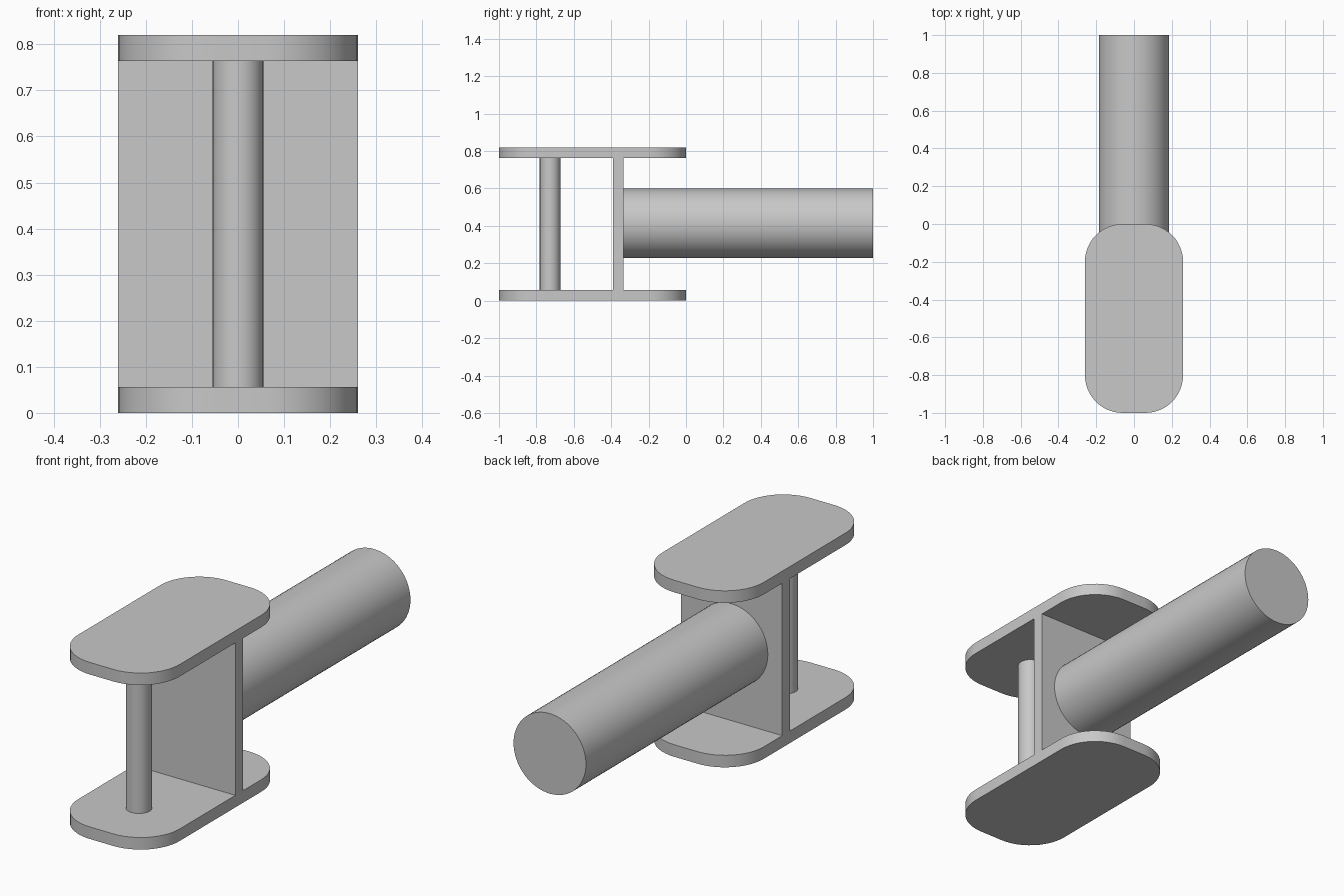
import bpy
import bmesh
from math import pi, cos, sin, radians
from mathutils import Matrix

cube = bpy.data.objects.get("Cube")
if cube:
    bpy.data.objects.remove(cube, do_unlink=True)

GREY = (0.58, 0.58, 0.58, 1)
metal = bpy.data.materials.new("grey metal")
metal.use_nodes = True
metal.diffuse_color = GREY
metal.node_tree.nodes["Principled BSDF"].inputs["Base Color"].default_value = GREY

HEIGHT, THICK = 0.82, 0.056
HALF_WIDTH = 0.26
MID_Z = HEIGHT / 2


def finish(name, bm, smooth=True):
    """Turn a bmesh into a named, shaded object."""
    bmesh.ops.recalc_face_normals(bm, faces=bm.faces)
    mesh = bpy.data.meshes.new(name)
    bm.to_mesh(mesh)
    bm.free()
    mesh.materials.append(metal)
    obj = bpy.data.objects.new(name, mesh)
    bpy.context.collection.objects.link(obj)
    if smooth:
        bpy.ops.object.select_all(action="DESELECT")
        obj.select_set(True)
        bpy.context.view_layer.objects.active = obj
        bpy.ops.object.shade_smooth_by_angle(angle=radians(35))
    return obj


def flange(name, z, radius=0.2, steps=12):
    """Rounded rectangular plate, extruded upward from z."""
    bm = bmesh.new()
    corners = [(1, 1), (-1, 1), (-1, -1), (1, -1)]
    verts = []
    for i, (sx, sy) in enumerate(corners):
        cx = sx * (HALF_WIDTH - radius)
        cy = -0.5 + sy * (0.5 - radius)
        for k in range(steps + 1):
            a = (i + k / steps) * pi / 2
            verts.append(bm.verts.new((cx + radius * cos(a), cy + radius * sin(a), z)))
    face = bm.faces.new(verts)
    grown = bmesh.ops.extrude_face_region(bm, geom=[face])["geom"]
    top = [v for v in grown if isinstance(v, bmesh.types.BMVert)]
    bmesh.ops.translate(bm, verts=top, vec=(0, 0, THICK))
    return finish(name, bm)


def rod(name, radius, length, center, rotation=Matrix.Identity(4)):
    """Solid round bar."""
    bm = bmesh.new()
    bmesh.ops.create_cone(bm, cap_ends=True, segments=64, radius1=radius,
                          radius2=radius, depth=length,
                          matrix=Matrix.Translation(center) @ rotation)
    return finish(name, bm)


# Upper and lower plates
flange("bottom_plate", 0)
flange("top_plate", HEIGHT - THICK)

# Upright wall between the plates
bm = bmesh.new()
size = (2 * HALF_WIDTH, 0.056, HEIGHT - 2 * THICK)
bmesh.ops.create_cube(bm, size=1, matrix=Matrix.Translation((0, -0.363, MID_Z))
                      @ Matrix.Diagonal((*size, 1)))
finish("web_wall", bm, smooth=False)

# Front pin and rear shaft
rod("front_pin", 0.055, HEIGHT - 2 * THICK, (0, -0.727, MID_Z))
rod("rear_shaft", 0.186, 1.335, (0, 0.3325, MID_Z + 0.003), Matrix.Rotation(pi / 2, 4, "X"))
